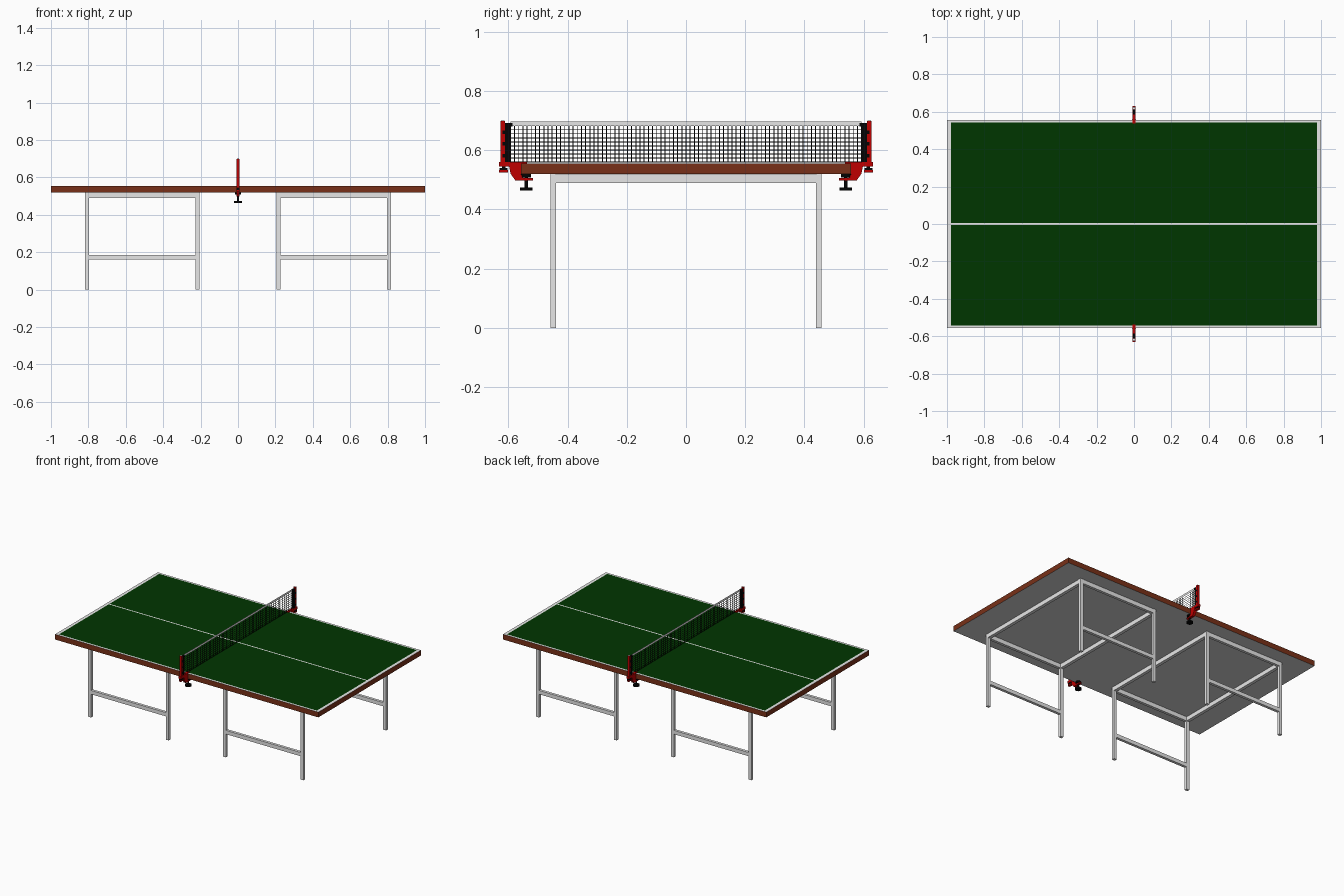
import bpy
import bmesh
from mathutils import Vector, Matrix

if "Cube" in bpy.data.objects:
    bpy.data.objects.remove(bpy.data.objects["Cube"], do_unlink=True)


def material(name, r, g, b):
    m = bpy.data.materials.new(name)
    m.use_nodes = True
    m.diffuse_color = (r, g, b, 1)
    m.node_tree.nodes["Principled BSDF"].inputs["Base Color"].default_value = (r, g, b, 1)
    return m


GREEN = material("table green", 0, 0.037, 0)
WHITE = material("line white", 0.8, 0.8, 0.8)
BROWN = material("edge brown", 0.19, 0.03, 0.009)
GREY = material("underside grey", 0.66, 0.66, 0.66)
METAL = material("leg metal", 0.8, 0.8, 0.8)
RED = material("clamp red", 0.52, 0, 0)
BLACK = material("black", 0.001, 0.001, 0.001)


def finish(name, bm, *mats):
    bmesh.ops.recalc_face_normals(bm, faces=bm.faces)
    mesh = bpy.data.meshes.new(name)
    bm.to_mesh(mesh)
    bm.free()
    for m in mats:
        mesh.materials.append(m)
    ob = bpy.data.objects.new(name, mesh)
    bpy.context.collection.objects.link(ob)
    return ob


def add_box(bm, lo, hi):
    lo, hi = Vector(lo), Vector(hi)
    size = Matrix.Diagonal((hi - lo).to_4d())
    bmesh.ops.create_cube(bm, size=1, matrix=Matrix.Translation((lo + hi) / 2) @ size)


def boxes(name, mat, *pairs):
    bm = bmesh.new()
    for lo, hi in pairs:
        add_box(bm, lo, hi)
    return finish(name, bm, mat)


def sheets(name, mat, *spans):
    """Flat upright rectangles in the plane of the net: (y0, y1, z0, z1)."""
    bm = bmesh.new()
    for y0, y1, z0, z1 in spans:
        corners = ((y0, z0), (y1, z0), (y1, z1), (y0, z1))
        bm.faces.new([bm.verts.new((0, y, z)) for y, z in corners])
    return finish(name, bm, mat)


def lathe(name, mat, y, profile):
    """Stack of coaxial discs (radius, bottom, top) on a vertical axis."""
    bm = bmesh.new()
    for r, z0, z1 in profile:
        bmesh.ops.create_cone(bm, cap_ends=True, segments=20, radius1=r, radius2=r,
                              depth=z1 - z0, matrix=Matrix.Translation((0, y, (z0 + z1) / 2)))
    for f in bm.faces:
        f.smooth = len(f.verts) == 4
    for e in bm.edges:
        e.smooth = all(len(f.verts) == 4 for f in e.link_faces)
    return finish(name, bm, mat)


# Table top: one slab cut along the painted lines, coloured by face direction and place
HALF_Y, TOP, UNDER = 0.557, 0.555, 0.519
LINE_X, LINE_Y, MID = 0.979, 0.543, 0.0045
bm = bmesh.new()
add_box(bm, (-1, -HALF_Y, UNDER), (1, HALF_Y, TOP))
cuts = [((s * LINE_X, 0, 0), (1, 0, 0)) for s in (-1, 1)]
cuts += [((0, y, 0), (0, 1, 0)) for y in (-LINE_Y, -MID, MID, LINE_Y)]
for co, no in cuts:
    bmesh.ops.bisect_plane(bm, geom=bm.verts[:] + bm.edges[:] + bm.faces[:],
                           plane_co=co, plane_no=no)
bm.normal_update()
for f in bm.faces:
    c = f.calc_center_median()
    if f.normal.z > 0.5:
        line = abs(c.x) > LINE_X or abs(c.y) > LINE_Y or abs(c.y) < MID
        f.material_index = 1 if line else 0
    else:
        f.material_index = 3 if f.normal.z < -0.5 else 2
finish("table_top", bm, GREEN, WHITE, BROWN, GREY)

# Two leg frames
LEG_Y, TX, TY, RAIL = 0.4485, 0.011, 0.0095, 0.489
for side, s in (("right", -1), ("left", 1)):
    xs = sorted((s * 0.217, s * 0.807))
    for end, e in (("front", -1), ("back", 1)):
        y = e * LEG_Y
        for i, x in enumerate(xs):
            boxes(f"{side}_{end}_leg_{i + 1}", METAL,
                  ((x - TX, y - TY, 0), (x + TX, y + TY, UNDER)))
        for part, z0, z1 in (("top_rail", RAIL, UNDER - 0.001), ("stretcher", 0.16, 0.186)):
            boxes(f"{side}_{end}_{part}", METAL,
                  ((xs[0] + TX, y - TY, z0), (xs[1] - TX, y + TY, z1)))
    for i, x in enumerate(xs):
        boxes(f"{side}_cross_rail_{i + 1}", METAL,
              ((x - TX, -LEG_Y + TY, RAIL), (x + TX, LEG_Y - TY, UNDER - 0.001)))

# Net: flat strings in both directions under a white band
NET_Y, NET_LOW, NET_HIGH, STEP, W = 0.593, 0.558, 0.681, 0.0141, 0.0015
columns = round(2 * NET_Y / STEP)
rows = round((NET_HIGH - NET_LOW) / STEP)
strings = []
for i in range(columns + 1):
    y = -NET_Y + 2 * NET_Y * i / columns
    strings.append((y - W, y + W, NET_LOW, NET_HIGH))
for i in range(rows):
    z = NET_LOW + W + (NET_HIGH - NET_LOW) * i / rows
    strings.append((-NET_Y, NET_Y, z - W, z + W))
sheets("net_strings", BLACK, *strings)
sheets("net_band", WHITE, (-NET_Y, NET_Y, NET_HIGH, 0.696))

# Net posts and table clamps, the same at both ends
BRACKET = [(0.632, 0.560), (0.537, 0.560), (0.537, 0.5555), (0.5575, 0.5555),
           (0.5575, 0.518), (0.548, 0.505), (0.517, 0.505), (0.517, 0.497),
           (0.576, 0.497), (0.592, 0.520), (0.597, 0.544), (0.632, 0.544)]
for end, e in (("front", -1), ("back", 1)):
    def span(x, y0, y1, z0, z1):
        lo, hi = sorted((e * y0, e * y1))
        return (-x, lo, z0), (x, hi, z1)

    bm = bmesh.new()
    face = bm.faces.new([bm.verts.new((-0.009, e * y, z)) for y, z in BRACKET])
    out = bmesh.ops.extrude_face_region(bm, geom=[face])
    moved = [v for v in out["geom"] if isinstance(v, bmesh.types.BMVert)]
    bmesh.ops.translate(bm, verts=moved, vec=(0.018, 0, 0))
    finish(f"{end}_clamp_bracket", bm, RED)

    boxes(f"{end}_net_post", RED, span(0.008, 0.611, 0.626, 0.56, 0.699))
    lathe(f"{end}_post_pin", WHITE, e * 0.6185, [(0.006, 0.698, 0.7)])
    boxes(f"{end}_post_sleeve", BLACK, span(0.005, 0.594, 0.611, 0.56, 0.692),
          span(0.005, 0.586, 0.594, 0.68, 0.692))
    boxes(f"{end}_post_clips", BLACK,
          *[span(0.0085, 0.608, 0.62, z, z + 0.012) for z in (0.575, 0.615, 0.655)])
    lathe(f"{end}_clamp_screw", BLACK, e * 0.54,
          [(0.017, 0.508, 0.5185), (0.006, 0.472, 0.51), (0.021, 0.463, 0.473)])
    boxes(f"{end}_tension_knob", BLACK, span(0.005, 0.61, 0.622, 0.532, 0.545),
          span(0.007, 0.603, 0.629, 0.533, 0.54))
    boxes(f"{end}_knob_cap", RED, span(0.008, 0.601, 0.631, 0.525, 0.532))
